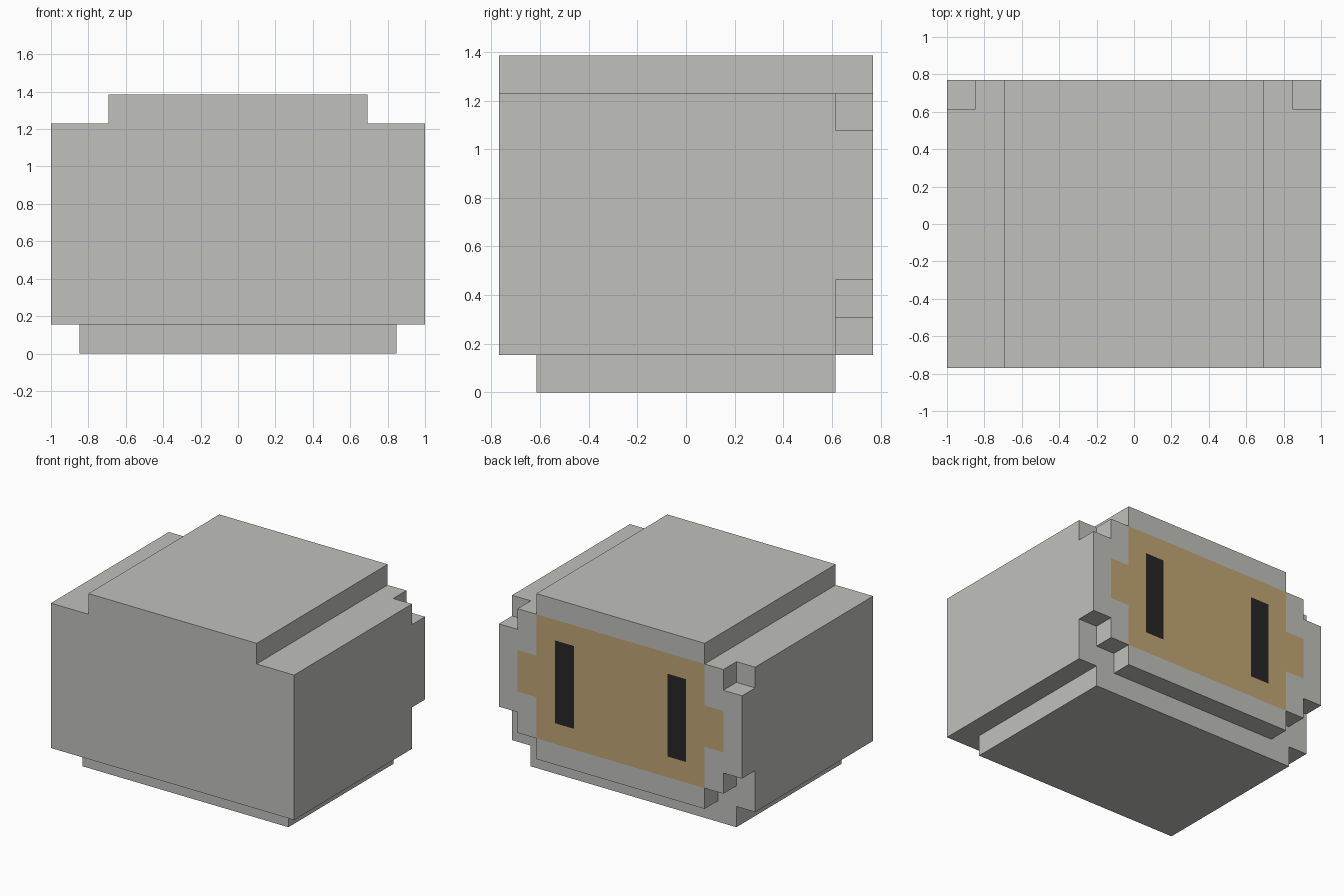
import bpy, bmesh

cube = bpy.data.objects.get("Cube")
if cube:
    bpy.data.objects.remove(cube, do_unlink=True)

U = 2 / 13  # one block unit: the model is 13 units wide


def material(name, rgb):
    m = bpy.data.materials.new(name)
    m.use_nodes = True
    m.diffuse_color = (*rgb, 1)
    bsdf = next(n for n in m.node_tree.nodes if n.type == 'BSDF_PRINCIPLED')
    bsdf.inputs["Base Color"].default_value = (*rgb, 1)
    return m


grey = material("light grey", (0.53, 0.53, 0.505))
tan = material("tan", (0.53, 0.382, 0.175))
black = material("black", (0.02, 0.02, 0.02))


def finish(name, bm, mats):
    me = bpy.data.meshes.new(name)
    bm.to_mesh(me)
    bm.free()
    for m in mats:
        me.materials.append(m)
    ob = bpy.data.objects.new(name, me)
    bpy.context.collection.objects.link(ob)
    return ob


def prism(name, half_profile, y0, y1):
    """Mirror a right-hand (x, z) profile and extrude it along y, in units."""
    pts = half_profile + [(-x, z) for x, z in reversed(half_profile)]
    bm = bmesh.new()
    face = bm.faces.new([bm.verts.new((x * U, y0 * U, z * U)) for x, z in pts])
    ext = bmesh.ops.extrude_face_region(bm, geom=[face], use_keep_orig=True)
    verts = [g for g in ext["geom"] if isinstance(g, bmesh.types.BMVert)]
    bmesh.ops.translate(bm, verts=verts, vec=(0, (y1 - y0) * U, 0))
    bmesh.ops.recalc_face_normals(bm, faces=bm.faces)
    return finish(name, bm, [grey])


# Base and main body with its raised top
prism("base", [(5.5, 0), (5.5, 1)], -4, 4)
prism("body", [(6.5, 1), (6.5, 8), (4.5, 8), (4.5, 9)], -5, 4)


# Stepped back layer made of unit cells, painted by cell position
def half_width(z):
    if 3 <= z < 7:
        return 6.5
    return 5.5 if 2 <= z < 8 else 4.5


def paint(x, z):
    """Colour index for the cell centred on x, z."""
    x = abs(x)
    if 2.5 < x < 3.5 and 3 < z < 7:
        return 2  # slots
    if (x < 4.5 and 2 < z < 8) or (x < 5.5 and 4 < z < 6):
        return 1  # panel with side tabs
    return 0


bm = bmesh.new()
for z in range(1, 9):
    w = half_width(z)
    for i in range(int(2 * w)):
        x = i - w
        corners = [(x, z), (x, z + 1), (x + 1, z + 1), (x + 1, z)]
        bm.faces.new([bm.verts.new((a * U, 4 * U, b * U)) for a, b in corners])
bmesh.ops.remove_doubles(bm, verts=bm.verts, dist=0.001)
ext = bmesh.ops.extrude_face_region(bm, geom=bm.faces[:])
moved = [g for g in ext["geom"] if isinstance(g, bmesh.types.BMVert)]
bmesh.ops.translate(bm, verts=moved, vec=(0, U, 0))
bm.normal_update()
for f in bm.faces:
    if abs(f.normal.y) > 0.5:
        c = f.calc_center_median() / U
        f.material_index = paint(c.x, c.z)
finish("back_panel", bm, [grey, tan, black])
